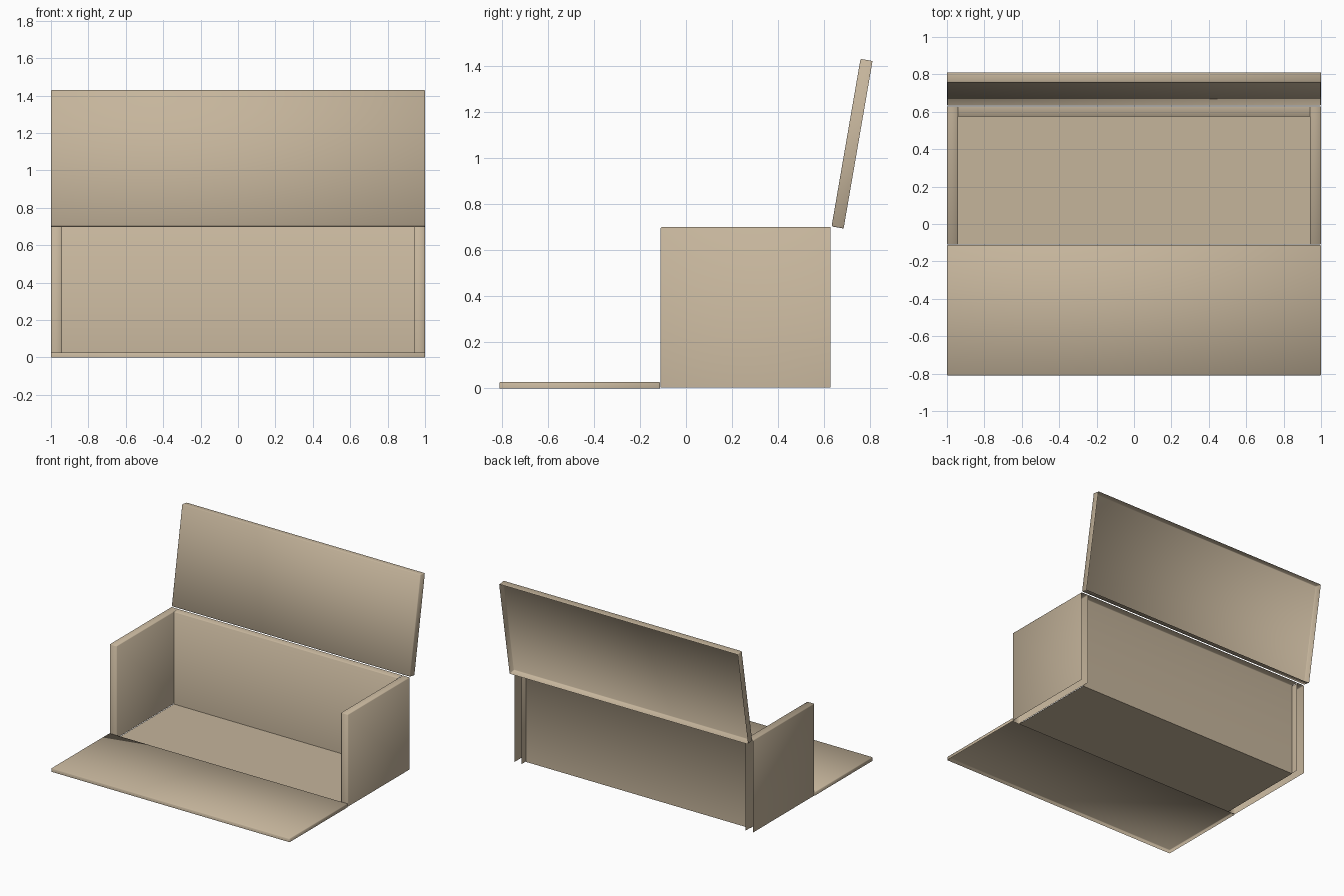
import bpy
import bmesh
import math
from mathutils import Vector

cube = bpy.data.objects.get("Cube")
if cube:
    bpy.data.objects.remove(cube)

COLOR = (0.56, 0.46, 0.33, 1)
board = bpy.data.materials.new("warm beige board")
board.use_nodes = True
board.diffuse_color = COLOR
board.node_tree.nodes["Principled BSDF"].inputs["Base Color"].default_value = COLOR


def add_shell(name, low, high, open_sides, rounding=0.004):
    """Hollow, softly edged panel without the faces that point to open_sides."""
    low, high = Vector(low), Vector(high)
    bm = bmesh.new()
    bmesh.ops.create_cube(bm, size=1)
    for v in bm.verts:
        v.co = Vector([(v.co[i] + 0.5) * (high[i] - low[i]) + low[i] for i in range(3)])
    bm.normal_update()
    missing = [f for f in bm.faces
               if any(f.normal.dot(Vector(d)) > 0.9 for d in open_sides)]
    bmesh.ops.delete(bm, geom=missing, context="FACES")
    folds = [e for e in bm.edges if not e.is_boundary]
    if rounding and folds:
        bmesh.ops.bevel(bm, geom=folds, offset=rounding, segments=1,
                        affect="EDGES", profile=0.5)
    for f in bm.faces:
        f.smooth = True
    mesh = bpy.data.meshes.new(name)
    bm.to_mesh(mesh)
    bm.free()
    mesh.materials.append(board)
    obj = bpy.data.objects.new(name, mesh)
    bpy.context.collection.objects.link(obj)
    return obj


LEFT, RIGHT = (1, 0, 0), (-1, 0, 0)
BACK, FRONT = (0, 1, 0), (0, -1, 0)
UP, DOWN = (0, 0, 1), (0, 0, -1)

# Side walls, open at the back and the bottom
for name, x0, x1 in (("left_wall", 0.94, 1), ("right_wall", -1, -0.94)):
    add_shell(name, (x0, -0.11, 0.003), (x1, 0.627, 0.7), [BACK, DOWN])

# Back wall between the sides: inner sheet and top edge
add_shell("back_wall", (-0.94, 0.574, 0), (0.94, 0.627, 0.7),
          [BACK, DOWN, LEFT, RIGHT])

# Floor sheet
add_shell("floor", (-0.94, -0.11, 0), (0.94, 0.574, 0.003),
          [UP, LEFT, RIGHT, FRONT, BACK], 0)

# Front flap folded down on the ground
add_shell("front_flap", (-1, -0.81, 0), (1, -0.112, 0.027), [DOWN])

# Lid leaning back, hinged at its lower front edge
lid = add_shell("lid", (-1, 0, 0), (1, 0.053, 0.738), [BACK])
lid.location = (0, 0.632, 0.703)
lid.rotation_euler.x = math.radians(-9.8)
